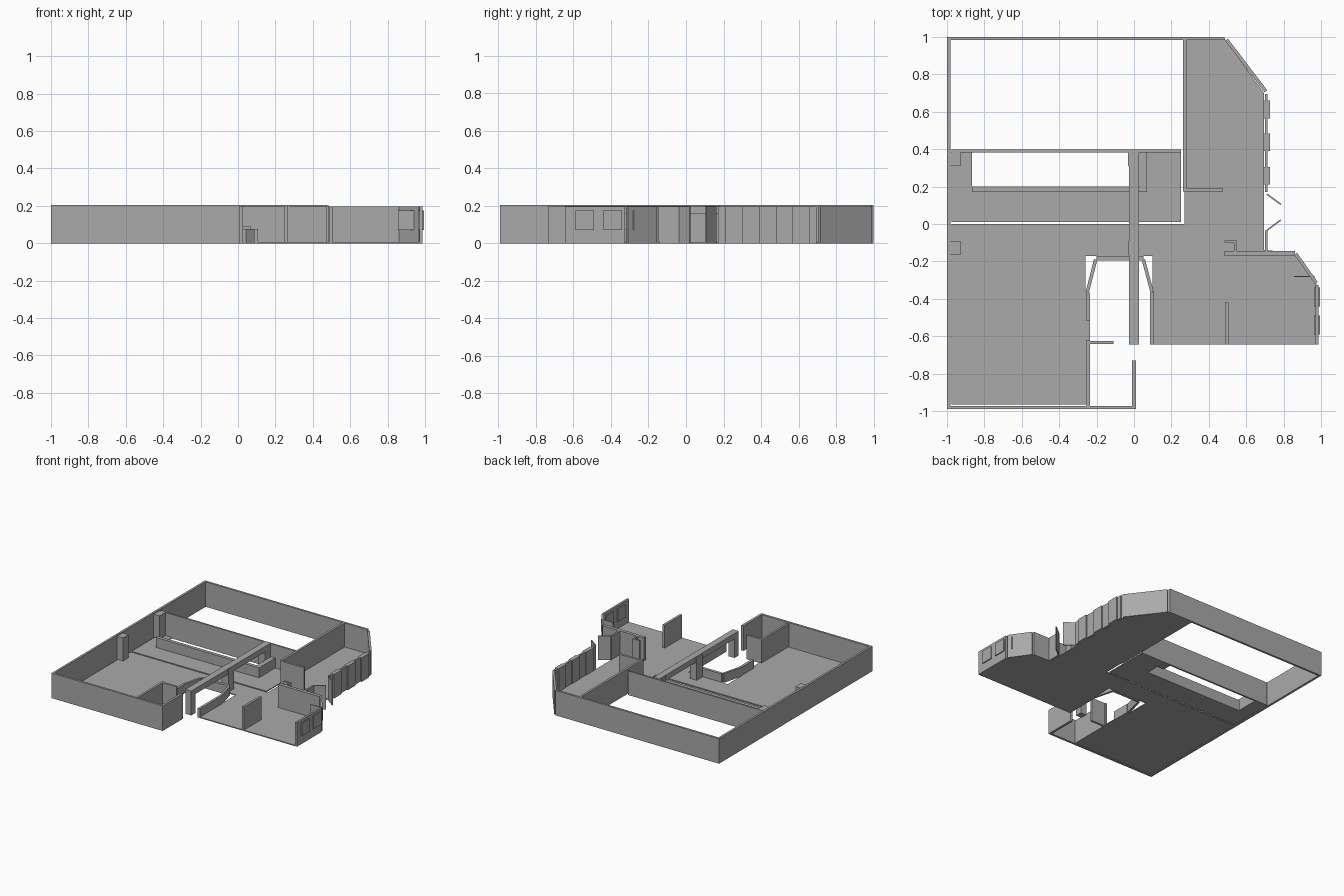
import bpy, bmesh
from math import hypot
from mathutils import Vector

cube = bpy.data.objects.get("Cube")
if cube:
    bpy.data.objects.remove(cube)

grey = bpy.data.materials.new("plain_grey")
grey.use_nodes = True
grey.diffuse_color = (0.4, 0.4, 0.4, 1)
grey.node_tree.nodes["Principled BSDF"].inputs["Base Color"].default_value = (0.4, 0.4, 0.4, 1)

TALL, WALL, LOW, SLAB = 0.205, 0.197, 0.075, 0.008


def finish(name, bm):
    bmesh.ops.recalc_face_normals(bm, faces=bm.faces)
    mesh = bpy.data.meshes.new(name)
    bm.to_mesh(mesh)
    bm.free()
    mesh.materials.append(grey)
    obj = bpy.data.objects.new(name, mesh)
    bpy.context.collection.objects.link(obj)
    return obj


def slab(name, outline, z0=0, z1=SLAB):
    """Extrude a plan outline between two heights."""
    bm = bmesh.new()
    face = bm.faces.new([bm.verts.new((x, y, z0)) for x, y in outline])
    top = bmesh.ops.extrude_face_region(bm, geom=[face])["geom"]
    verts = [v for v in top if isinstance(v, bmesh.types.BMVert)]
    bmesh.ops.translate(bm, verts=verts, vec=Vector((0, 0, z1 - z0)))
    return finish(name, bm)


def box(name, x0, x1, y0, y1, z1=WALL, z0=0):
    return slab(name, [(x0, y0), (x1, y0), (x1, y1), (x0, y1)], z0, z1)


def wall(name, a, b, thick=0.018, z1=WALL, z0=0):
    """Straight wall along any line in plan."""
    dx, dy = b[0] - a[0], b[1] - a[1]
    k = thick / 2 / hypot(dx, dy)
    nx, ny = -dy * k, dx * k
    return slab(name, [(a[0] + nx, a[1] + ny), (a[0] - nx, a[1] - ny),
                       (b[0] - nx, b[1] - ny), (b[0] + nx, b[1] + ny)], z0, z1)


# Floors
slab("main_floor", [(-0.975, -0.965), (-0.235, -0.965), (-0.235, -0.37), (-0.26, -0.37),
                    (-0.26, -0.17), (0.1, -0.17), (0.1, -0.645), (0.975, -0.645),
                    (0.975, -0.32), (0.85, -0.15), (0.695, -0.14), (0.695, 0.7),
                    (0.48, 0.995), (0.27, 0.995), (0.27, 0), (-0.975, 0)])
slab("middle_floor", [(-0.975, 0.012), (0.25, 0.012), (0.25, 0.385), (0.06, 0.385),
                      (0.06, 0.2), (-0.867, 0.2), (-0.867, 0.385), (-0.975, 0.385)])

# Outer walls
box("left_outer_wall", -1, -0.982, -0.99, 1, TALL)
box("back_outer_wall", -1, 0.485, 0.983, 1, TALL)
box("front_outer_wall", -1, 0.01, -0.99, -0.972, TALL)
box("front_return_wall", -0.01, 0.01, -0.99, -0.73, TALL)
wall("back_corner_wall", (0.495, 0.985), (0.705, 0.71))
box("side_wall_long", 0.7, 0.715, 0.17, 0.695)
box("side_wall_short", 0.7, 0.715, -0.145, -0.035)
box("wing_side_wall", 0.97, 0.987, -0.645, -0.325)
wall("wing_corner_wall", (0.865, -0.16), (0.975, -0.315))
box("wing_back_wall", 0.485, 0.86, -0.172, -0.145)

# Window panels
for i, y in enumerate((0.21, 0.39, 0.565)):
    box(f"side_window_{i}", 0.692, 0.726, y, y + 0.095, WALL)
for i, y in enumerate((-0.44, -0.59)):
    box(f"wing_window_{i}", 0.962, 0.995, y, y + 0.1, 0.175, 0.07)
box("corner_window", 0.855, 0.965, -0.283, -0.277, 0.175, 0.07)

# Open double doors
wall("door_leaf_back", (0.71, 0.16), (0.785, 0.105), 0.008)
wall("door_leaf_front", (0.71, -0.035), (0.785, 0.022), 0.008)

# Inner walls
box("courtyard_wall", -0.975, 0.25, 0.383, 0.397)
box("room_side_wall", 0.262, 0.28, 0.175, 0.985, TALL)
box("room_front_wall", 0.262, 0.475, 0.175, 0.193)
box("wing_partition", 0.487, 0.506, -0.645, -0.42)
box("nook_wall", 0.485, 0.545, -0.1, -0.088)
box("nook_return", 0.535, 0.547, -0.15, -0.088)
box("small_room_side", -0.253, -0.235, -0.972, -0.62)
box("small_room_back", -0.253, -0.11, -0.642, -0.625)

# Low parapets
box("gallery_parapet", -0.867, 0.07, 0.172, 0.2, 0.09)
box("gallery_parapet_return", 0.03, 0.07, 0.172, 0.383, 0.09)
box("bay_parapet_back", -0.2, 0.05, -0.195, -0.172, LOW)
wall("bay_parapet_left", (-0.205, -0.19), (-0.25, -0.365), z1=LOW)
wall("bay_parapet_right", (0.05, -0.19), (0.097, -0.365), z1=LOW)
box("bay_parapet_left_end", -0.257, -0.236, -0.515, -0.365, LOW)
box("bay_parapet_right_end", 0.086, 0.106, -0.645, -0.365, LOW)

# Columns and overhead beam
for x0, x1 in ((-0.982, -0.928), (-0.033, 0.028)):
    for y0, y1 in ((-0.165, -0.092), (0.31, 0.385)):
        box("column", x0, x1, y0, y1)
box("end_column", -0.027, 0.027, -0.645, -0.59)
box("overhead_beam", -0.027, 0.027, -0.645, 0.385, 0.2, 0.155)
